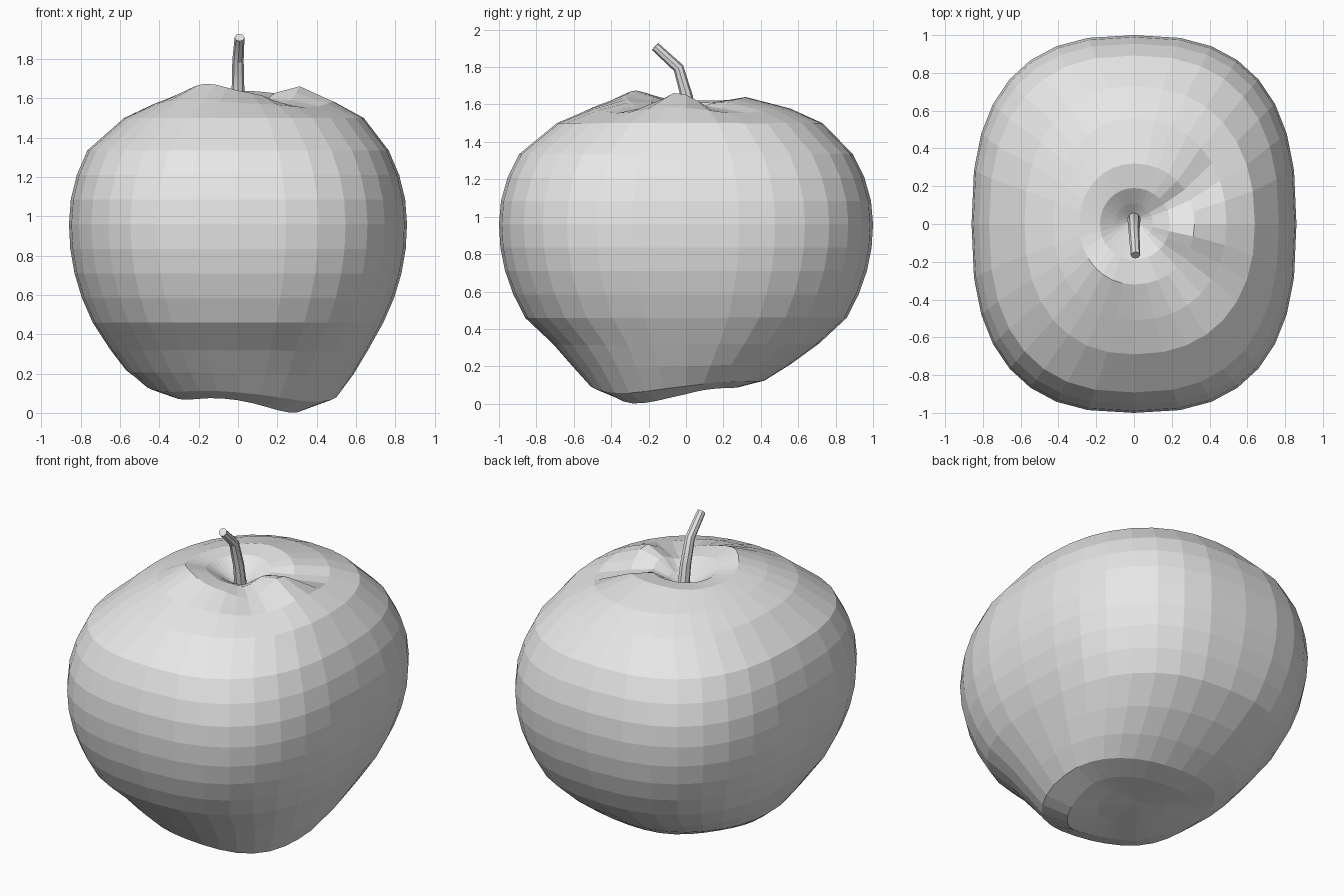
import bpy, bmesh
from math import cos, sin, pi, degrees, exp, copysign

cube = bpy.data.objects.get("Cube")
if cube:
    bpy.data.objects.remove(cube, do_unlink=True)

grey = bpy.data.materials.new("plain_grey")
grey.use_nodes = True
grey_value = (0.8, 0.8, 0.8, 1)
grey.diffuse_color = grey_value
grey.node_tree.nodes["Principled BSDF"].inputs["Base Color"].default_value = grey_value

SEGMENTS = 32
HALF_WIDTH = 0.86
BELLY_HEIGHT = 0.96


def bell(offset, width):
    return exp(-(offset / width) ** 2)


def lobe(angle, centre, width, height):
    """Raised or sunken swelling around one compass angle in degrees."""
    return height * bell((angle - centre + 180) % 360 - 180, width)


def crown(angle):
    """Uneven shoulders around the stem."""
    raised = lobe(angle, -122, 32, 0.055) + lobe(angle, -8, 15, 0.045) + lobe(angle, 90, 35, 0.02)
    folds = lobe(angle, 28, 14, -0.05) + lobe(angle, -45, 18, -0.045)
    return raised + folds


def foot(angle):
    """Uneven lobes under the fruit."""
    return lobe(angle, -40, 42, -0.085) + lobe(angle, -140, 25, -0.02) + lobe(angle, 150, 40, 0.05)


def signed_power(value, power):
    return copysign(abs(value) ** power, value)


def belly_ring(step):
    """Height and reach of one ring of the swelling middle."""
    rise = step * 0.125
    reach = 1 - (0.85 if rise > 0 else 0.6) * abs(rise) ** 2.1
    side = HALF_WIDTH * reach
    return BELLY_HEIGHT + rise, side, side, reach, reach


def add_ring(bm, height, left, right, front, back):
    """One rounded-square loop, with lobes near the crown or the foot."""
    squareness = 2 + 0.6 * (left / HALF_WIDTH) ** 2
    if height > BELLY_HEIGHT:
        lobes, weight = crown, bell(left - 0.3, 0.13)
    else:
        lobes, weight = foot, bell(left - 0.38, 0.17)
    ring = []
    for i in range(SEGMENTS):
        turn = 2 * pi * i / SEGMENTS
        across = signed_power(cos(turn), 2 / squareness)
        along = signed_power(sin(turn), 2 / squareness)
        x = across * (right if across > 0 else left)
        y = along * (back if along > 0 else front)
        ring.append(bm.verts.new((x, y, height + weight * lobes(degrees(turn)))))
    return ring


# Fruit body rings: height, then reach to left, right, front and back
base_rings = [
    (0.09, 0.2, 0.2, 0.22, 0.16),
    (0.085, 0.36, 0.36, 0.4, 0.28),
    (0.12, 0.47, 0.51, 0.52, 0.42),
    (0.21, 0.57, 0.59, 0.61, 0.56),
    (0.32, 0.65, 0.66, 0.71, 0.71),
]
shoulder_rings = [
    (1.5, 0.58, 0.64, 0.69, 0.73),
    (1.57, 0.43, 0.49, 0.51, 0.56),
    (1.62, 0.29, 0.32, 0.32, 0.32),
    (1.61, 0.18, 0.19, 0.19, 0.19),
    (1.56, 0.1, 0.1, 0.08, 0.11),
]
belly_rings = [belly_ring(step) for step in range(-4, 4)]

bm = bmesh.new()
loops = [add_ring(bm, *ring) for ring in base_rings + belly_rings + shoulder_rings]
for lower, upper in zip(loops, loops[1:]):
    for i in range(SEGMENTS):
        bm.faces.new((lower[i - 1], lower[i], upper[i], upper[i - 1]))

# Base hollow and stem well
for ring, height in ((loops[0], 0.09), (loops[-1], 1.49)):
    pole = bm.verts.new((0, 0.02, height))
    for i in range(SEGMENTS):
        bm.faces.new((ring[i - 1], ring[i], pole))
bmesh.ops.recalc_face_normals(bm, faces=bm.faces)

mesh = bpy.data.meshes.new("fruit_body")
bm.to_mesh(mesh)
bm.free()
mesh.materials.append(grey)
bpy.context.collection.objects.link(bpy.data.objects.new("fruit_body", mesh))

# Bent, tapering stem
curve = bpy.data.curves.new("stem", "CURVE")
curve.dimensions = "3D"
curve.bevel_depth = 0.036
curve.bevel_resolution = 2
curve.use_fill_caps = True
path = [(0, 0.03, 1.48), (0, 0.005, 1.64), (0, -0.04, 1.795), (0.008, -0.165, 1.91)]
spline = curve.splines.new("POLY")
spline.points.add(len(path) - 1)
for i, (point, position) in enumerate(zip(spline.points, path)):
    point.co = (*position, 1)
    point.radius = 1 - 0.1 * i
curve.materials.append(grey)
stem = bpy.data.objects.new("stem", curve)
bpy.context.collection.objects.link(stem)
bpy.ops.object.select_all(action="DESELECT")
stem.select_set(True)
bpy.context.view_layer.objects.active = stem
bpy.ops.object.convert(target="MESH")
bpy.ops.object.shade_smooth_by_angle()
